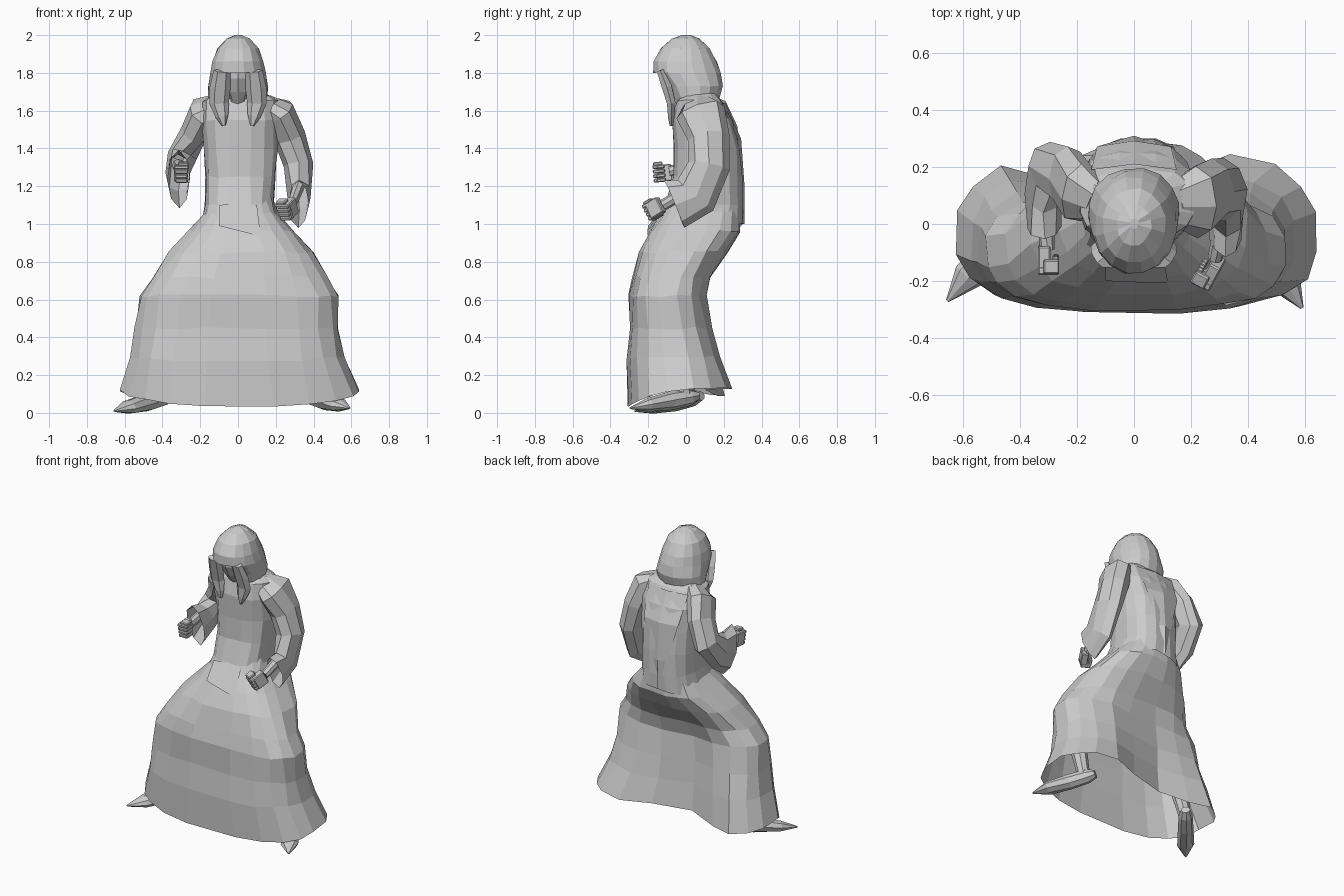
import bpy, bmesh, math, random
from mathutils import Vector, Matrix

random.seed(4)
old = bpy.data.objects.get("Cube")
if old:
    bpy.data.objects.remove(old, do_unlink=True)

GREY = (0.6, 0.6, 0.6, 1)
cloth = bpy.data.materials.new("plain grey")
cloth.use_nodes = True
cloth.diffuse_color = GREY
cloth.node_tree.nodes["Principled BSDF"].inputs["Base Color"].default_value = GREY


def finish(name, bm):
    bmesh.ops.recalc_face_normals(bm, faces=bm.faces)
    mesh = bpy.data.meshes.new(name)
    bm.to_mesh(mesh)
    bm.free()
    mesh.materials.append(cloth)
    obj = bpy.data.objects.new(name, mesh)
    bpy.context.scene.collection.objects.link(obj)
    return obj


def loft(name, rings, start=False, end=False, closed=True, skip=None):
    """Join rings of points with quads; skip(row, column) leaves a gap."""
    bm = bmesh.new()
    rows = [[bm.verts.new(p) for p in ring] for ring in rings]
    n = len(rows[0])
    for r in range(len(rows) - 1):
        for c in range(n if closed else n - 1):
            if skip and skip(r, c):
                continue
            d = (c + 1) % n
            bm.faces.new((rows[r][c], rows[r][d], rows[r + 1][d], rows[r + 1][c]))
    if start:
        bm.faces.new(rows[0])
    if end:
        bm.faces.new(rows[-1])
    return finish(name, bm)


def power(v, p):
    return math.copysign(abs(v) ** (2 / p), v)


def level_ring(z, x0, x1, front, back, tilt=0, notch=0, n=20, p=2.4, front_p=2.4, rough=0.0):
    """Rounded section; tilt drops the front and right rear, notch dents the back."""
    pts = []
    for i in range(n):
        a = math.tau * (i + 0.5) / n
        c, s = math.cos(a), math.sin(a)
        q = p if s > 0 else front_p
        x = (x0 + x1) / 2 + (x1 - x0) / 2 * power(c, q)
        y = (front + back) / 2 + (back - front) / 2 * power(s, q)
        drop = s
        if s > 0:
            y -= notch * max(0, 1 - abs(c + 0.12) / 0.6)
            drop = min(0, s * c)
        jit = Vector([random.uniform(-rough, rough) for _ in range(3)])
        pts.append(Vector((x, y, z + tilt * drop)) + jit)
    return pts


def tube(name, path, n=8, start=True, end=True, rough=0.0):
    """Sweep ellipses along a path of (x, y, z, half width, half depth)."""
    pts = [Vector(p[:3]) for p in path]
    rings = []
    for i, p in enumerate(pts):
        t = (pts[min(i + 1, len(pts) - 1)] - pts[max(i - 1, 0)]).normalized()
        u = Vector((1, 0, 0))
        u = (u - t * u.dot(t)).normalized()
        v = t.cross(u)
        w, h = path[i][3:]
        rings.append([p + u * w * math.cos(k * math.tau / n) + v * h * math.sin(k * math.tau / n)
                      + Vector([random.uniform(-rough, rough) for _ in range(3)])
                      for k in range(n)])
    return loft(name, rings, start, end)


# Wide skirt, open at the hem and hollowed between the legs at the back
skirt = [
    (0.13, -0.63, 0.65, -0.31, 0.28, 0.09, 0.19),
    (0.3, -0.575, 0.57, -0.31, 0.215, 0.02, 0.14),
    (0.45, -0.55, 0.54, -0.305, 0.17, 0, 0.1),
    (0.62, -0.52, 0.53, -0.3, 0.125, 0, 0.05),
    (0.72, -0.45, 0.47, -0.285, 0.14, 0, 0.02),
    (0.85, -0.36, 0.4, -0.245, 0.225, 0, 0),
    (0.96, -0.26, 0.3, -0.195, 0.295, 0, 0),
    (1.06, -0.18, 0.21, -0.13, 0.29, 0, 0),
    (1.14, -0.16, 0.18, -0.08, 0.28, 0, 0),
]
loft("skirt", [level_ring(*r, front_p=3, rough=0.008) for r in skirt])

# Tunic body with a loose lower edge
tunic = [
    (1.0, -0.2, 0.22, -0.185, 0.3, 0.04),
    (1.1, -0.175, 0.195, -0.115, 0.3, 0),
    (1.25, -0.175, 0.2, -0.07, 0.295, 0),
    (1.4, -0.185, 0.21, -0.065, 0.285, 0),
    (1.55, -0.2, 0.22, -0.07, 0.25, 0),
    (1.65, -0.19, 0.21, -0.05, 0.19, 0),
    (1.7, -0.12, 0.13, -0.02, 0.15, 0),
]
loft("tunic", [level_ring(*r, n=16, p=2.7, front_p=2.7, rough=0.006) for r in tunic], end=True)

# Pointed panel hanging down the back and the slanted fold at the waist
loft("back_panel", [[(-w, y - 0.02, z), (0, y, z), (w, y - 0.02, z)] for z, w, y in
                    ((1.64, 0.15, 0.21), (1.45, 0.13, 0.292), (1.2, 0.06, 0.31), (1.0, 0.01, 0.31))],
     closed=False)
loft("waist_fold", [[(-0.1, -0.12, 1.1), (0.0, -0.115, 1.11), (0.1, -0.11, 1.1)],
                    [(-0.1, -0.2, 0.99), (0.02, -0.205, 0.96), (0.12, -0.205, 0.935)]],
     closed=False)

# Hood with a face opening at the front
hood = [
    (1.62, 0.135, -0.06, 0.13),
    (1.67, 0.16, -0.085, 0.18),
    (1.73, 0.16, -0.12, 0.198),
    (1.8, 0.15, -0.175, 0.185),
    (1.86, 0.138, -0.175, 0.165),
    (1.93, 0.11, -0.135, 0.125),
    (1.98, 0.06, -0.075, 0.07),
    (2.0, 0.015, -0.015, 0.02),
]
loft("hood", [level_ring(z, -w, w, f, b, n=16, p=2.1, front_p=2.1, rough=0.003)
              for z, w, f, b in hood],
     end=True, skip=lambda r, c: r < 3 and c in (10, 11, 12))

# Face and neck set back inside the hood
face = [(1.6, 0.06, -0.02, 0.1), (1.66, 0.05, -0.07, 0.08), (1.7, 0.07, -0.1, 0.1),
        (1.77, 0.09, -0.135, 0.12), (1.84, 0.09, -0.14, 0.12)]
loft("face", [level_ring(z, -w, w, f, b, n=10) for z, w, f, b in face], True, True)

# Hanging ends of the hood on either side of the face
for side, name in ((-1, "right"), (1, "left")):
    tube(name + "_hood_end", [
        (side * 0.085, -0.135, 1.81, 0.045, 0.022), (side * 0.095, -0.1, 1.72, 0.055, 0.03),
        (side * 0.1, -0.078, 1.64, 0.052, 0.026), (side * 0.085, -0.078, 1.57, 0.034, 0.02),
        (side * 0.075, -0.078, 1.52, 0.01, 0.01)], n=6)

# Sleeves with wide drooping cuffs, and the forearms inside them
tube("right_sleeve", [
    (-0.13, 0.08, 1.63, 0.05, 0.08), (-0.19, 0.11, 1.59, 0.08, 0.12),
    (-0.235, 0.17, 1.48, 0.075, 0.115), (-0.295, 0.195, 1.36, 0.075, 0.1),
    (-0.315, 0.1, 1.27, 0.065, 0.12), (-0.315, -0.01, 1.235, 0.06, 0.16)],
    end=False, rough=0.006)
tube("left_sleeve", [
    (0.14, 0.07, 1.64, 0.05, 0.08), (0.22, 0.08, 1.59, 0.085, 0.13),
    (0.275, 0.12, 1.46, 0.085, 0.11), (0.32, 0.12, 1.31, 0.075, 0.11),
    (0.325, 0.05, 1.15, 0.065, 0.125), (0.32, -0.06, 1.105, 0.055, 0.135)],
    end=False, rough=0.006)
tube("right_forearm", [(-0.315, 0.15, 1.31, 0.035, 0.035), (-0.305, -0.09, 1.28, 0.026, 0.03)])
tube("left_forearm", [(0.325, 0.06, 1.21, 0.035, 0.035), (0.285, -0.12, 1.1, 0.026, 0.03)])


def fist(name, centre, turn, pitch, side):
    """Palm block, four curled fingers stacked by height, and a thumb."""
    bm = bmesh.new()
    place = (Matrix.Translation(centre) @ Matrix.Rotation(turn, 4, "Z")
             @ Matrix.Rotation(pitch, 4, "X"))

    def block(pos, size):
        bmesh.ops.create_cube(bm, size=1, matrix=place @ Matrix.Translation(pos)
                              @ Matrix.Diagonal((*size, 1)))
    block((side * 0.015, 0, 0), (0.045, 0.08, 0.09))
    for k in range(4):
        z = 0.036 - k * 0.024
        block((0, -0.045, z), (0.075 - k * 0.004, 0.03, 0.021))
        block((-side * 0.025, -0.02, z), (0.022, 0.05, 0.02))
    block((-side * 0.01, -0.03, 0.052), (0.055, 0.05, 0.02))
    bmesh.ops.bevel(bm, geom=list(bm.edges), offset=0.005, segments=1, affect="EDGES")
    finish(name, bm)


fist("right_hand", (-0.3, -0.115, 1.27), 0, 0.1, -1)
fist("left_hand", (0.265, -0.155, 1.085), -0.5, 0.5, 1)


# Pointed shoes and the ankles above them
def foot(name, heel, toe):
    a, b = Vector(heel), Vector(toe)
    steps = ((0, 0.03, 0.025), (0.12, 0.045, 0.045), (0.4, 0.05, 0.05),
             (0.75, 0.055, 0.035), (1, 0.006, 0.005))
    tube(name + "_shoe", [(*a.lerp(b, t), w, h) for t, w, h in steps])
    ankle = a.lerp(b, 0.18)
    up = Vector((ankle.x, -0.08, 0.4))
    tube(name + "_ankle", [(*ankle, 0.04, 0.04), (*ankle.lerp(up, 0.3), 0.045, 0.045),
                           (*up, 0.06, 0.06)])


foot("right", (-0.36, 0.08, 0.09), (-0.655, -0.27, 0.01))
foot("left", (0.37, 0.06, 0.09), (0.59, -0.295, 0.025))
